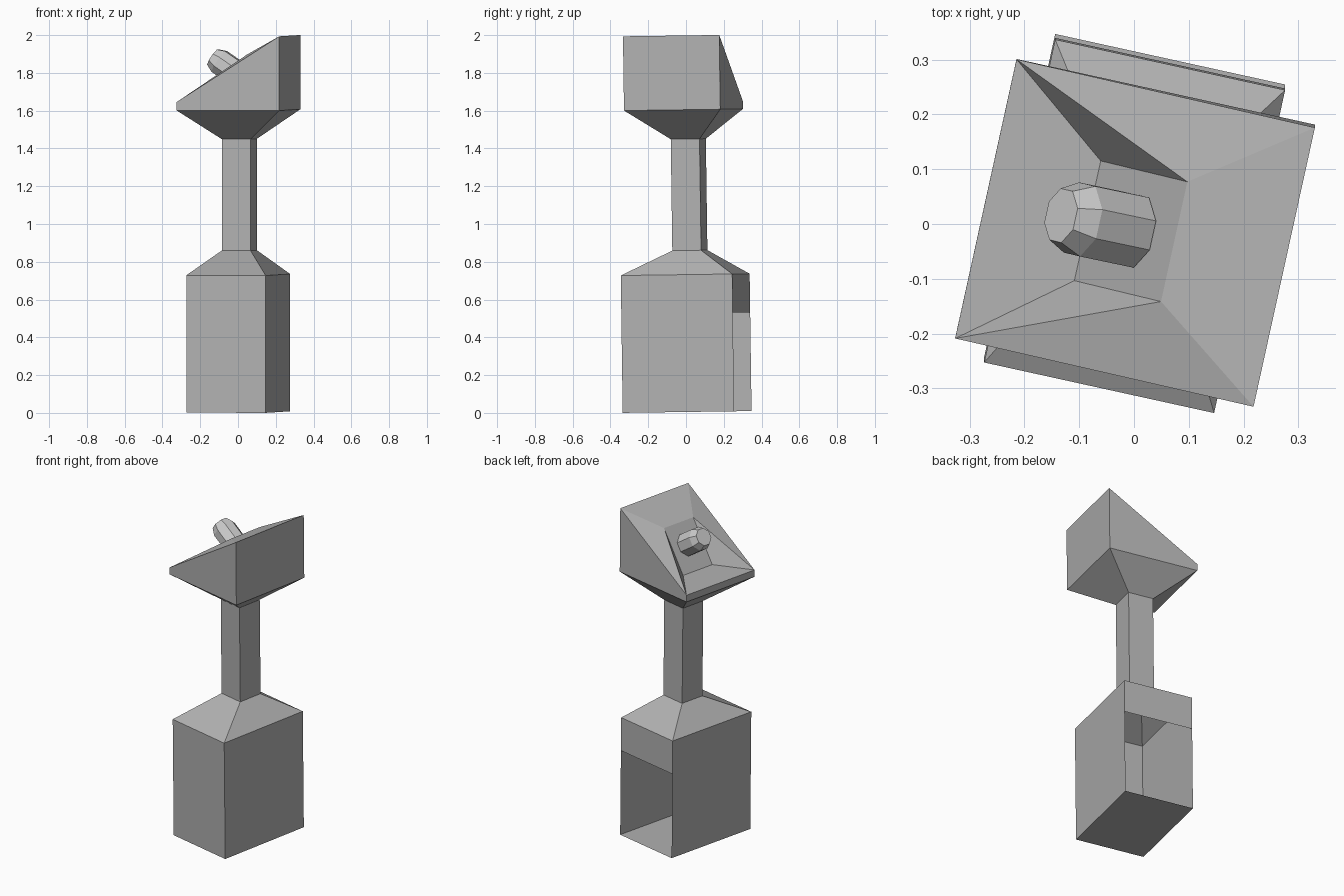
import bpy, bmesh
from math import radians, cos, sin, pi
from mathutils import Matrix, Vector

if "Cube" in bpy.data.objects:
    bpy.data.objects.remove(bpy.data.objects["Cube"])

# Whole model is turned clockwise and leans very slightly
PLACE = (Matrix.Translation((0.001, 0.005, 0.005))
         @ Matrix.Rotation(radians(0.8), 4, 'X')
         @ Matrix.Rotation(radians(-12.4), 4, 'Z'))

dark_grey = bpy.data.materials.new("dark_grey")
dark_grey.diffuse_color = (0.443, 0.443, 0.443, 1)
dark_grey.use_nodes = True
dark_grey.node_tree.nodes["Principled BSDF"].inputs["Base Color"].default_value = dark_grey.diffuse_color


def rect(hx, hy, cy, z_low, z_high=None, cx=0):
    """Rectangular ring; z_low on the -x side, z_high on the +x side."""
    zh = z_low if z_high is None else z_high
    return [(cx - hx, cy - hy, z_low), (cx + hx, cy - hy, zh),
            (cx + hx, cy + hy, zh), (cx - hx, cy + hy, z_low)]


def loft(name, rings, cap_start=False, cap_end=False, skip=(), split=None,
         material=None):
    """Bridge rings; skip leaves (ring, side) open, split folds chosen quads."""
    split = split or {}
    bm = bmesh.new()
    vs = [[bm.verts.new(p) for p in r] for r in rings]
    n = len(rings[0])
    for i in range(len(vs) - 1):
        for j in range(n):
            if (i, j) in skip:
                continue
            k = (j + 1) % n
            q = [vs[i][j], vs[i][k], vs[i + 1][k], vs[i + 1][j]]
            s = split.get((i, j))
            if s is None:
                bm.faces.new(q)
            else:
                q = q[s:] + q[:s]
                bm.faces.new(q[:3])
                bm.faces.new([q[0], q[2], q[3]])
    if cap_start:
        bm.faces.new(vs[0][::-1])
    if cap_end:
        bm.faces.new(vs[-1])
    me = bpy.data.meshes.new(name)
    bm.to_mesh(me)
    bm.free()
    if material:
        me.materials.append(material)
    ob = bpy.data.objects.new(name, me)
    bpy.context.collection.objects.link(ob)
    ob.matrix_world = PLACE
    return ob


# Hollow cabinet, open at the back, with sloped shoulders
foot = rect(0.078, 0.078, 0.028, 0.855)
neck = rect(0.078, 0.078, 0.028, 1.445)
loft("base_cabinet",
     [rect(0.215, 0.302, 0.001, z) for z in (0, 0.522, 0.727)] + [foot],
     cap_start=True, skip={(0, 2)}, material=dark_grey)

# Square column
loft("column", [foot, neck], material=dark_grey)

# Flared head with slanted rim and a steep recessed panel
loft("head",
     [neck,
      rect(0.279, 0.261, 0.004, 1.600),
      rect(0.279, 0.261, 0.004, 1.642, 1.993),
      rect(0.081, 0.112, 0.005, 1.656, 1.895, cx=-0.008)],
     cap_end=True, split={(2, 0): 0, (2, 2): 1}, material=dark_grey)

# Octagonal knob standing square to the panel
axis = Vector((-0.83, 0, 0.56)).normalized()
up = Vector((axis.z, 0, -axis.x))
side = Vector((0, 1, 0))
root = Vector((-0.004, 0.007, 1.788))


def octagon(r, d):
    angles = [pi / 8 + i * pi / 4 for i in range(8)]
    return [root + axis * d + side * (r * cos(a)) - up * (r * sin(a))
            for a in reversed(angles)]


loft("knob", [octagon(0.071, 0), octagon(0.071, 0.121), octagon(0.052, 0.163)],
     cap_end=True)
